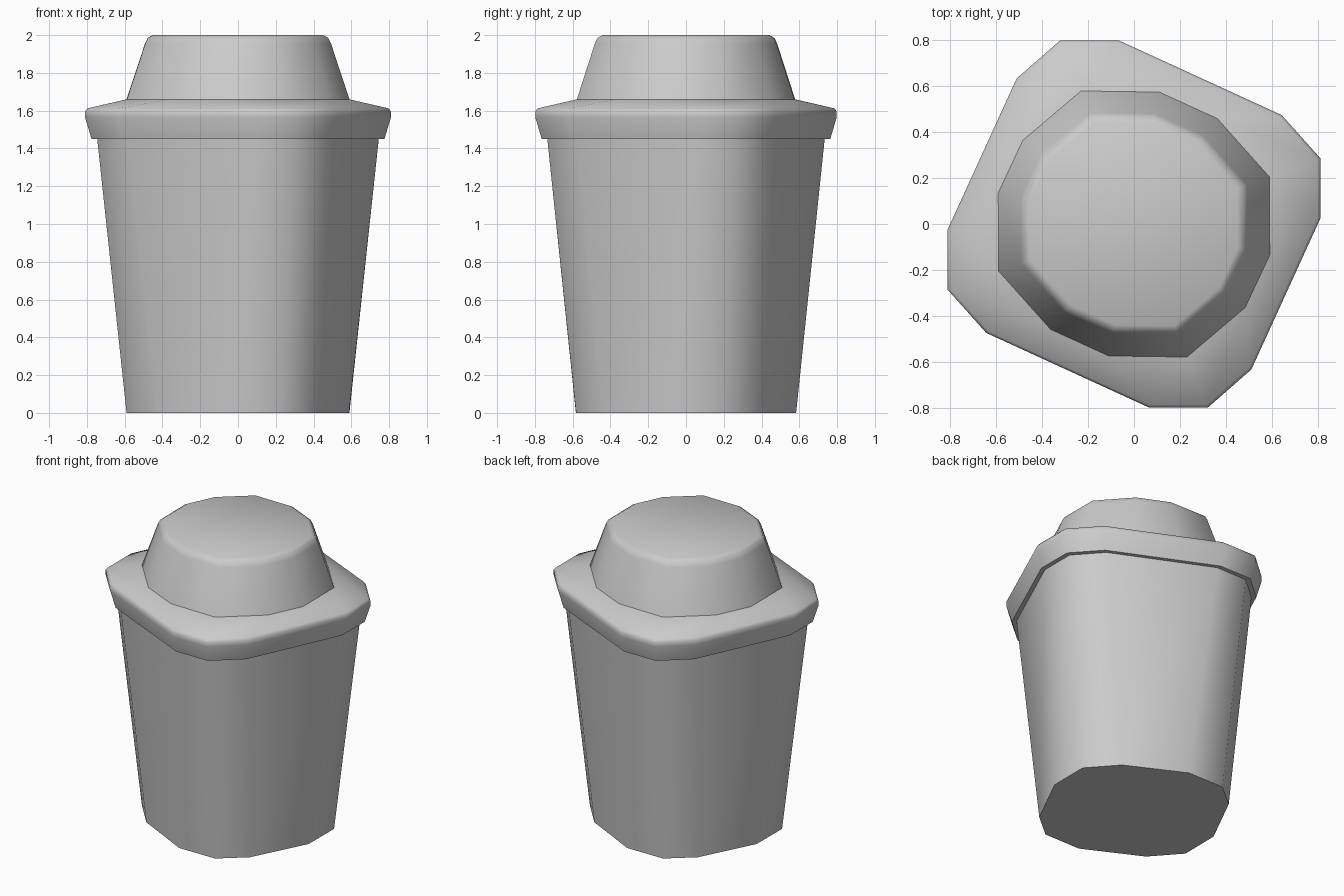
import bpy, math

if "Cube" in bpy.data.objects:
    bpy.data.objects.remove(bpy.data.objects["Cube"])

# Half outlines (12-sided, point-symmetric about the centre)
BASE = [(.59, .203), (.425, .39), (.04, .583), (-.233, .582), (-.4, .443), (-.588, .072)]
RIM = [(.81, .285), (.642, .473), (.067 * -1, .798), (-.32, .798), (-.51, .632), (-.81, -.025 + .0)]
DOME = [(.588, .205), (.362, .458), (.11, .573), (-.23, .578), (-.483, .363), (-.59, .135)]


def ring(half, scale, z):
    full = half + [(-x, -y) for x, y in half]
    return [(x * scale, y * scale, z) for x, y in full]


def loft(name, rings, smooth):
    n = len(rings[0])
    verts = [v for r in rings for v in r]
    faces = [(k * n + i, k * n + (i + 1) % n, (k + 1) * n + (i + 1) % n, (k + 1) * n + i)
             for k in range(len(rings) - 1) for i in range(n)]
    faces.append(tuple(reversed(range(n))))
    faces.append(tuple(range((len(rings) - 1) * n, len(rings) * n)))
    mesh = bpy.data.meshes.new(name)
    mesh.from_pydata(verts, [], faces)
    mesh.update()
    obj = bpy.data.objects.new(name, mesh)
    bpy.context.collection.objects.link(obj)
    bpy.ops.object.select_all(action='DESELECT')
    obj.select_set(True)
    bpy.context.view_layer.objects.active = obj
    bpy.ops.object.shade_smooth_by_angle(angle=math.radians(smooth))
    return obj


# Tapered cup body, turning from rounded base to squarish mouth
loft("cup_body", [ring(BASE, 1, 0), ring(RIM, .92, 1.45)], 48)

# Lid: overhanging rim, sloped shoulder and rounded dome
loft("lid", [
    ring(RIM, .957, 1.45),
    ring(RIM, 1.0, 1.565),
    ring(RIM, 1.0, 1.595),
    ring(RIM, .985, 1.612),
    ring(DOME, 1.0, 1.66),
    ring(DOME, .835, 1.955),
    ring(DOME, .81, 1.985),
    ring(DOME, .765, 2.0),
], 48)
